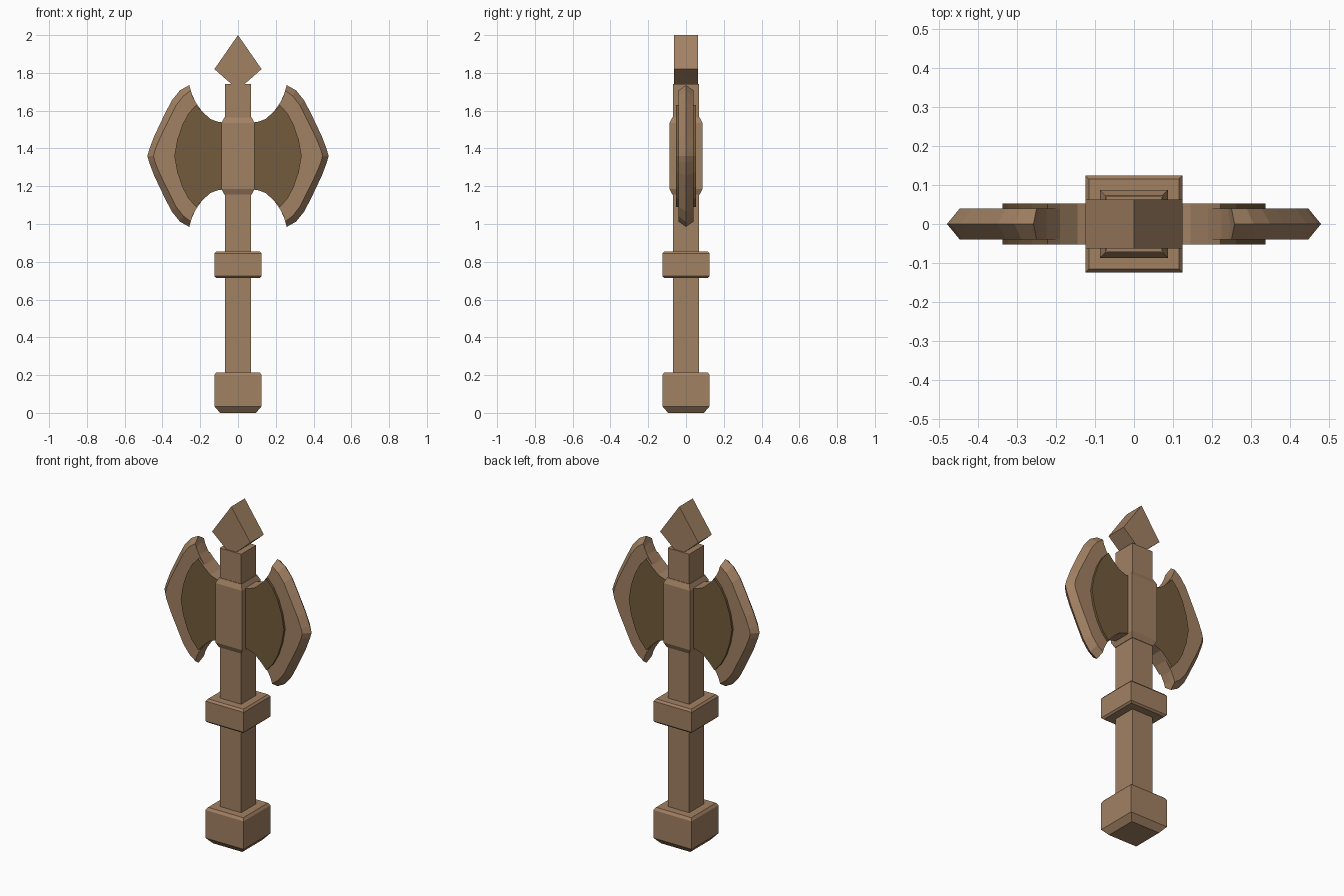
import bpy, bmesh

if "Cube" in bpy.data.objects:
    bpy.data.objects.remove(bpy.data.objects["Cube"])


def material(name, color):
    m = bpy.data.materials.new(name)
    m.diffuse_color = (*color, 1)
    m.use_nodes = True
    m.node_tree.nodes["Principled BSDF"].inputs["Base Color"].default_value = m.diffuse_color
    return m


TAN = material("tan", (0.36, 0.22, 0.125))
DARK = material("dark_brown", (0.17, 0.105, 0.045))
MID_Z = 1.36


def loft(name, rings):
    """Join equal-length closed rings of points and cap both ends."""
    bm = bmesh.new()
    loops = [[bm.verts.new(p) for p in ring] for ring in rings]
    for a, b in zip(loops, loops[1:]):
        for i in range(len(a)):
            j = (i + 1) % len(a)
            bm.faces.new((a[i], a[j], b[j], b[i]))
    bm.faces.new(loops[0])
    bm.faces.new(loops[-1])
    bmesh.ops.recalc_face_normals(bm, faces=bm.faces)
    mesh = bpy.data.meshes.new(name)
    bm.to_mesh(mesh)
    bm.free()
    ob = bpy.data.objects.new(name, mesh)
    bpy.context.collection.objects.link(ob)
    mesh.materials.append(TAN)
    return ob


def square_stack(name, profile):
    """Square-section part from (half width, z) pairs."""
    return loft(name, [[(-h, -h, z), (h, -h, z), (h, h, z), (-h, h, z)] for h, z in profile])


def symmetric(half):
    """Mirror an upper (x, z offset) chain below the blade's middle."""
    return half + [(x, -z) for x, z in reversed(half) if z > 0]


def ring(points, side, y):
    return [(side * x, y, MID_Z + z) for x, z in points]


# Handle, grip collar, pommel and blade socket
square_stack("shaft", [(0.07, 0.1), (0.07, 1.74)])
square_stack("pommel", [(0.095, 0), (0.125, 0.035), (0.125, 0.2), (0.115, 0.215)])
square_stack("collar", [(0.115, 0.715), (0.125, 0.725), (0.125, 0.843), (0.115, 0.855)])
square_stack("socket", [(0.073, 1.155), (0.087, 1.185), (0.087, 1.535), (0.073, 1.565)])

# Diamond spike
diamond = [(0, 2.0), (0.125, 1.82), (0, 1.71), (-0.125, 1.82)]
loft("spike", [[(x, y, z) for x, z in diamond] for y in (-0.063, 0.063)])

# Blade outlines: shared concave neck, then sharp edge and flat-face edge
neck = [(0.06, 0.178), (0.10, 0.179), (0.145, 0.195), (0.19, 0.235), (0.225, 0.285)]
edge = [(0.247, 0.335), (0.258, 0.375), (0.307, 0.348), (0.350, 0.295), (0.388, 0.222),
        (0.444, 0.104), (0.470, 0.035), (0.480, 0)]
flat = [(0.242, 0.320), (0.250, 0.347), (0.289, 0.318), (0.328, 0.268), (0.362, 0.200),
        (0.415, 0.092), (0.440, 0.030), (0.447, 0)]
arc = [(0.262, 0.226), (0.295, 0.165), (0.322, 0.085), (0.337, 0)]

for label, s in (("left", -1), ("right", 1)):
    sharp, face = symmetric(neck + edge), symmetric(neck + flat)
    loft(label + "_blade", [ring(face, s, -0.04), ring(sharp, s, 0), ring(face, s, 0.04)])

    # Raised dark cheek with tan concave rims
    cheek_half = neck[:-1] + [(0.222, 0.27)] + arc
    cheek = loft(label + "_cheek", [ring(symmetric(cheek_half), s, y) for y in (-0.053, 0.053)])
    cheek.data.materials.append(DARK)
    for p in cheek.data.polygons:
        p.material_index = 1 if abs(p.normal.y) > 0.5 or p.normal.x * s > 0.1 else 0
